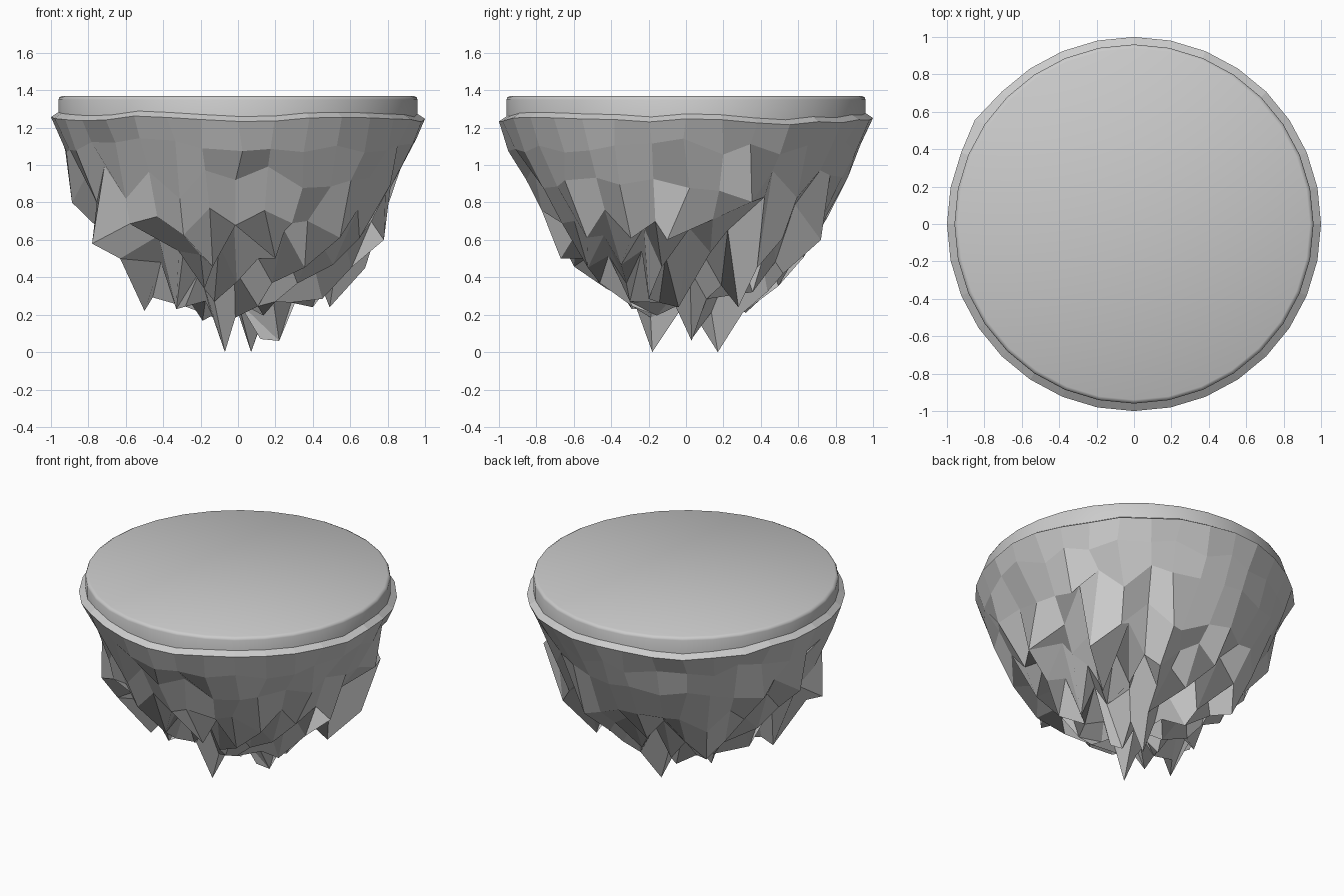
import bpy, bmesh, math, random
from mathutils import Vector

if "Cube" in bpy.data.objects:
    bpy.data.objects.remove(bpy.data.objects["Cube"])

random.seed(11)
N = 32


def finish(bm, name):
    bmesh.ops.recalc_face_normals(bm, faces=bm.faces)
    me = bpy.data.meshes.new(name)
    bm.to_mesh(me)
    bm.free()
    ob = bpy.data.objects.new(name, me)
    bpy.context.collection.objects.link(ob)
    return ob


def ring(bm, n, r, z, jr=0.0, jz=0.0, ja=0.0, zig=0.0):
    out = []
    for i in range(n):
        a = 2 * math.pi * (i + random.uniform(-ja, ja)) / n
        rr = r + random.uniform(-jr, jr)
        zz = z + random.uniform(-jz, jz) + (zig if i % 2 else -zig)
        out.append(bm.verts.new((rr * math.cos(a), rr * math.sin(a), zz)))
    return out


def bridge(bm, a, b):
    # joins equal rings with quads, or a ring with one of half its count
    n, m = len(a), len(b)
    if n == m:
        for i in range(n):
            bm.faces.new((a[i], a[(i + 1) % n], b[(i + 1) % n], b[i]))
    else:
        for i in range(m):
            p, q, s = a[2 * i], a[2 * i + 1], a[(2 * i + 2) % n]
            bm.faces.new((p, q, b[i]))
            bm.faces.new((q, s, b[(i + 1) % m], b[i]))


# Smooth ground disc with a softened top edge
bm = bmesh.new()
rings = [ring(bm, N, r, z) for r, z in
         ((0.96, 1.22), (0.96, 1.35), (0.955, 1.362), (0.94, 1.37))]
for a, b in zip(rings, rings[1:]):
    bridge(bm, a, b)
bm.faces.new(rings[-1])
bm.faces.new(rings[0])
disc = finish(bm, "ground_disc")
bpy.context.view_layer.objects.active = disc
disc.select_set(True)
bpy.ops.object.shade_smooth_by_angle(angle=math.radians(40))

# Faceted rock: wavy lip, steep sides, jagged underside
bm = bmesh.new()
inner = ring(bm, N, 0.955, 1.275)
outer = ring(bm, N, 1.0, 1.245)
for i in range(N):
    a = 2 * math.pi * i / N
    wave = 0.008 * math.sin(5 * a) + random.uniform(-0.012, 0.012)
    if i in (2, 3):
        wave -= 0.03
    inner[i].co.z += wave
    outer[i].co.z += wave
outer[13].co.x -= 0.02
sides = [ring(bm, N, 0.935, 1.1, 0.02, 0.05, 0.15),
         ring(bm, N, 0.85, 0.90, 0.04, 0.08, 0.2, 0.03)]
lower = [ring(bm, N, 0.74, 0.70, 0.05, 0.06, 0.2, 0.05),
         ring(bm, N, 0.61, 0.58, 0.04, 0.05, 0.2, -0.08),
         ring(bm, N, 0.47, 0.43, 0.03, 0.05, 0.2, 0.10),
         ring(bm, 16, 0.32, 0.33, 0.03, 0.05, 0.2, -0.09),
         ring(bm, 16, 0.19, 0.25, 0.02, 0.04, 0.2, 0.06)]
loops = [inner, outer] + sides + lower
for a, b in zip(loops, loops[1:]):
    bridge(bm, a, b)
tip = bm.verts.new((0, 0, 0.27))
for i in range(16):
    bm.faces.new((lower[-1][i], lower[-1][(i + 1) % 16], tip))

# Hanging spikes: pull the nearest free rock point to each tip
tips = [(-.07, -.18, 0), (.07, .17, 0), (.22, .03, .06), (.12, .03, .07),
        (-.5, -.24, .22), (-.33, -.29, .23), (.49, .28, .24),
        (.4, -.04, .24), (.68, .38, .45), (-.78, -.38, .58),
        (-.63, -.42, .5), (.2, -.67, .5), (-.2, -.52, .52), (.2, -.3, .27),
        (-.15, .32, .21), (.22, .52, .42), (.18, .68, .62),
        (-.45, .42, .36), (.78, -.1, .6), (.8, .42, .83), (-.62, .1, .5)]
free = [v for r in lower for v in r] + [tip]
for t in tips:
    p = Vector(t)
    v = min(free, key=lambda u: (u.co.xy - p.xy).length)
    v.co = p
    free.remove(v)
finish(bm, "rock_underside")
